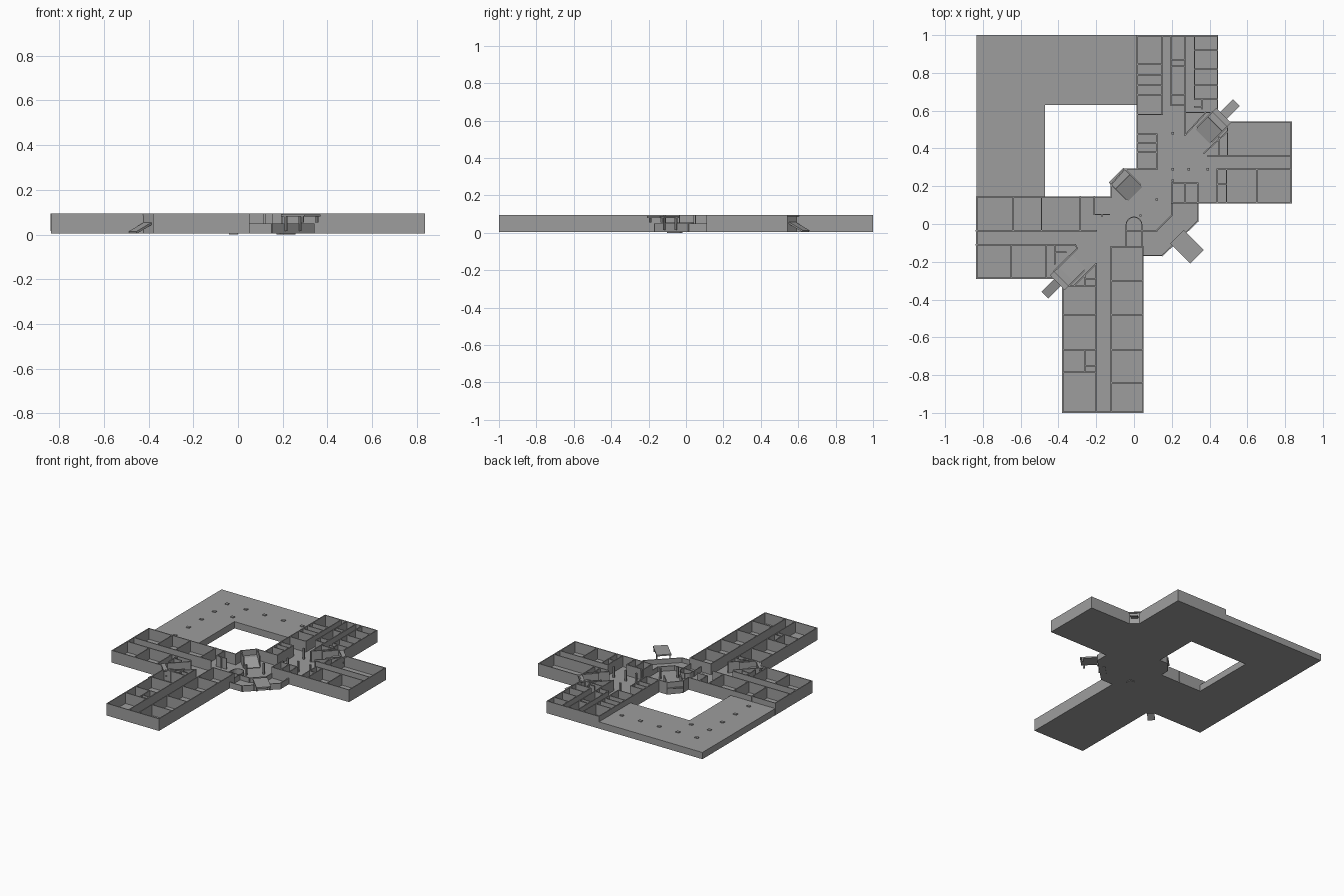
import bpy, bmesh, math
from mathutils import Matrix, Vector

if "Cube" in bpy.data.objects:
    bpy.data.objects.remove(bpy.data.objects["Cube"])

BASE, FLOOR, TOP, T = 0.005, 0.015, 0.095, 0.007
GREY = bpy.data.materials.new("dark_grey")
GREY.diffuse_color = (.34, .34, .34, 1)
GREY.use_nodes = True
GREY.node_tree.nodes["Principled BSDF"].inputs["Base Color"].default_value = GREY.diffuse_color


def finish(bm, name):
    bmesh.ops.recalc_face_normals(bm, faces=bm.faces)
    me = bpy.data.meshes.new(name)
    bm.to_mesh(me)
    bm.free()
    me.materials.append(GREY)
    ob = bpy.data.objects.new(name, me)
    bpy.context.collection.objects.link(ob)
    return ob


def prism(name, pts, z0, z1):
    bm = bmesh.new()
    f = bm.faces.new([bm.verts.new((x, y, z0)) for x, y in pts])
    r = bmesh.ops.extrude_face_region(bm, geom=[f])
    vs = [v for v in r["geom"] if isinstance(v, bmesh.types.BMVert)]
    bmesh.ops.translate(bm, verts=vs, vec=(0, 0, z1 - z0))
    return finish(bm, name)


def add_box(bm, c, size, angle=0, tilt=0):
    m = (Matrix.Translation(c) @ Matrix.Rotation(angle, 4, 'Z') @
         Matrix.Rotation(tilt, 4, 'Y') @ Matrix.Diagonal((*size, 1)))
    bmesh.ops.create_cube(bm, size=1, matrix=m)


def walls(name, segs, z0=FLOOR, z1=TOP, t=T):
    bm = bmesh.new()
    for x0, y0, x1, y1 in segs:
        d = Vector((x1 - x0, y1 - y0))
        add_box(bm, ((x0 + x1) / 2, (y0 + y1) / 2, (z0 + z1) / 2),
                (d.length + t * 0.9, t, z1 - z0), math.atan2(d.y, d.x))
    return finish(bm, name)


def across(x0, x1, ys):
    return [(x0, y, x1, y) for y in ys]


def along(y0, y1, xs):
    return [(x, y0, x, y1) for x in xs]


def loop(pts, skip=()):
    n = len(pts)
    return [(*pts[i], *pts[(i + 1) % n]) for i in range(n) if i not in skip]


# floor slab: four wings around the hall
E, N = .832, .9965
main = [(-.377, -N), (.048, -N), (.048, -.167), (.15, -.167), (.337, .015), (.337, .113),
        (E, .113), (E, .54), (.495, .54), (.442, .59), (.442, N), (.018, N),
        (.018, .29), (-.05, .29), (-.12, .21), (-.12, .143), (-E, .143),
        (-E, -.287), (-.42, -.287), (-.377, -.33)]
prism("main_floor", main, BASE, FLOOR)

# outer walls follow the outline; the lobby front is low
walls("outer_walls", loop(main, (2, 3, 4)), BASE)
walls("lobby_low_walls", loop(main)[2:5], BASE, .05)

# lower L-shaped block with a flat top and small roof boxes
ell = [(-.835, .143), (-.47, .143), (-.47, .63), (.018, .63), (.018, 1), (-.835, 1)]
prism("low_block", ell, BASE, .055)
bm = bmesh.new()
spots = [(-.67 + .154 * i, .83) for i in range(5)]
spots += [(-.67, .68), (-.52, .68), (-.67, .53), (-.67, .375), (-.67, .22)]
for x, y in spots:
    add_box(bm, (x, y, .057), (.025, .02, .008))
finish(bm, "roof_boxes")

# west wing partitions
walls("west_partitions",
      across(-.835, -.2, [-.035]) + across(-.835, -.31, [-.11]) +
      along(-.035, .145, [-.64, -.49, -.285]) + along(.05, .145, [-.21]) +
      across(-.21, -.13, [.05]) + along(-.287, -.11, [-.65, -.465]) +
      along(-.21, -.11, [-.42]) + across(-.42, -.36, [-.15]) +
      [(-.31, -.11, -.3, -.13), (-.3, -.13, -.41, -.24)])

# south wing partitions
walls("south_partitions",
      along(-N, -.21, [-.2]) + along(-N, -.12, [-.12]) +
      across(-.377, -.2, [-.33, -.48, -.665, -.785]) +
      across(-.12, .048, [-.12, -.3, -.48, -.665, -.84]) +
      along(-.785, -.665, [-.26]) + across(-.26, -.2, [-.75]) +
      along(-.33, -.27, [-.26]) + across(-.26, -.2, [-.29]) +
      [(-.2, -.21, -.32, -.33)] + along(-.167, -.12, [.048]))

# north wing partitions
walls("north_partitions",
      along(.58, N, [.15]) + along(.63, N, [.195]) + along(.47, N, [.27]) +
      along(.66, N, [.32]) + across(.018, .15, [.845, .79, .735, .685, .58]) +
      along(.29, .475, [.12]) + across(.018, .12, [.475, .43, .38, .29]) +
      across(.195, .27, [.87, .835, .685, .63]) +
      across(.32, .442, [.92, .82, .735, .66]) + across(.27, .442, [.59]) +
      along(.61, .66, [.36]) + across(.32, .36, [.62]) + [(.27, .47, .38, .59)])

# east wing partitions
walls("east_partitions",
      across(.39, E, [.36]) + across(.44, E, [.29]) +
      along(.113, .29, [.49, .65, .44]) + across(.44, .49, [.21]) +
      along(.36, .54, [.495]) + along(.36, .46, [.45]) +
      [(.37, .375, .495, .49)])

# small room beside the lobby, and the lobby balustrade
walls("lobby_room", loop([(.2, .113), (.337, .113), (.337, .215), (.2, .215)]) +
      along(.113, .215, [.27]))
walls("lobby_balustrade", [(-.045, -.035, .12, -.035), (.12, -.035, .2, .045),
                           (.2, .045, .2, .11)], FLOOR, .05)

# round-ended reception desk
arc = [(.042 * math.cos(a), -.005 + .042 * math.sin(a))
       for a in [math.pi * i / 10 for i in range(11)]]
desk = [(.042, -.115)] + arc + [(-.042, -.115)]
walls("reception_desk", loop(desk, (len(desk) - 1,)), FLOOR, .055, .005)

# hall columns
bm = bmesh.new()
for x, y in [(.205, .48), (.205, .29), (.29, .29), (.39, .29), (.205, .23),
             (.12, .13), (.035, .045), (-.17, .045)]:
    add_box(bm, (x, y, .0545), (.012, .012, .081))
finish(bm, "hall_columns")


# diagonal stair towers: side walls, landing, inner and outer flights
def stair_tower(name, cx, cy, ang, outer=True):
    bm = bmesh.new()
    u = Vector((math.cos(ang), math.sin(ang), 0))
    v = Vector((-u.y, u.x, 0))
    c = Vector((cx, cy, 0))
    for s in (-1, 1):
        add_box(bm, c + v * .055 * s + Vector((0, 0, .055)), (.12, T, .08), ang)
    add_box(bm, c + u * .045 + Vector((0, 0, .05)), (.05, .11, .008), ang)
    add_box(bm, c - u * .025 + Vector((0, 0, .033)), (.1, .105, .01), ang, -.37)
    if outer:
        add_box(bm, c + u * .118 + Vector((0, 0, .034)), (.13, .05, .01), ang, .40)
        add_box(bm, c + u * .07 + Vector((0, 0, .09)), (.03, .11, .008), ang)
    finish(bm, name)


Q = math.pi / 4
stair_tower("northeast_stairs", .415, .515, Q)
stair_tower("southwest_stairs", -.345, -.25, 5 * Q)
stair_tower("northwest_stairs", -.045, .21, 3 * Q, False)

# entrance canopy on the lobby corner
bm = bmesh.new()
add_box(bm, (.28, -.12, .085), (.15, .10, .01), -Q)
for s in (-1, 1):
    d = Vector((1, 1, 0)).normalized() * .045 * s
    add_box(bm, Vector((.32, -.16, .068)) + d, (.012, .008, .028), -Q)
    add_box(bm, Vector((.245, -.085, .05)) + d, (.012, .008, .07), -Q)
finish(bm, "entrance_canopy")

# lobby footings under the slab
bm = bmesh.new()
add_box(bm, (.215, -.06, .003), (.1, .02, .006), Q)
add_box(bm, (-.02, -.06, .003), (.04, .04, .006))
finish(bm, "footings")
